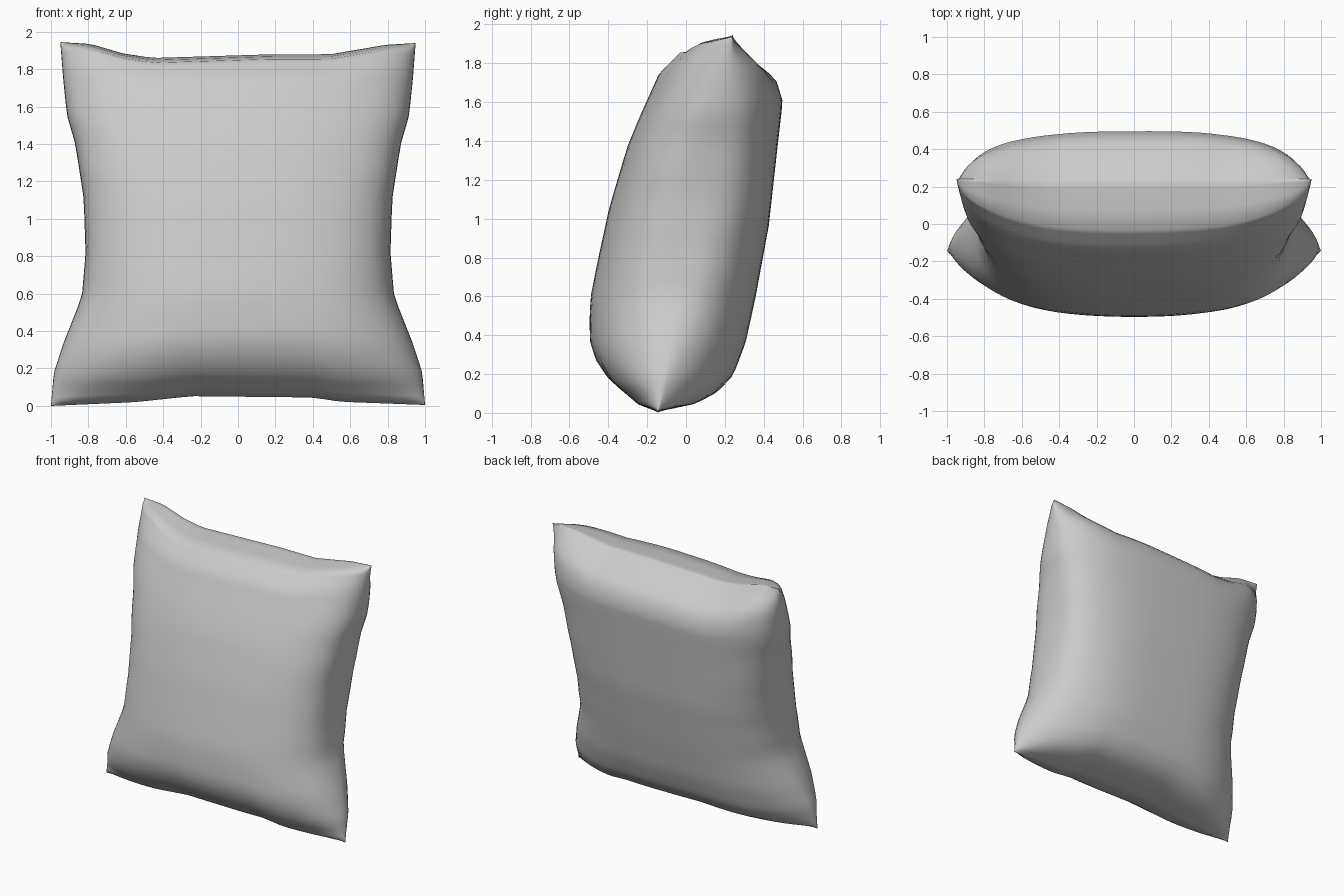
import bpy, bmesh, math

if "Cube" in bpy.data.objects:
    bpy.data.objects.remove(bpy.data.objects["Cube"])


def curve(points, x):
    """Linear interpolation through a short list of (position, value) points."""
    for (x0, y0), (x1, y1) in zip(points, points[1:]):
        if x <= x1:
            return y0 + (y1 - y0) * max(0.0, (x - x0) / (x1 - x0))
    return points[-1][1]


# seam outline: half width up the height, top and bottom edge across the width
HALF_WIDTH = [(0, 1), (.09, .985), (.17, .935), (.3, .835), (.42, .815), (.57, .825),
              (.72, .87), (.8, .915), (.9, .935), (1, .95)]
TOP = [(-1, 1.945), (-.83, 1.935), (-.65, 1.885), (-.48, 1.86), (.2, 1.88),
       (.52, 1.88), (.83, 1.93), (1, 1.94)]
BOTTOM = [(-1, 0), (-.55, .02), (-.25, .052), (.4, .045), (.55, .022), (1, .005)]

# stuffing depth in front of and behind the seam, up the height
FRONT = [(0, 0), (.01, .12), (.07, .29), (.12, .37), (.17, .42), (.23, .445), (.3, .465),
         (.4, .465), (.55, .46), (.72, .43), (.8, .4), (.93, .34), (.99, .25), (1, 0)]
BACK = [(0, 0), (.01, .19), (.035, .29), (.08, .35), (.17, .38), (.3, .385), (.5, .38),
        (.72, .345), (.85, .325), (.91, .27), (.94, .2), (.97, .1), (1, 0)]

# side wall softness up the height: low is boxy, high is pinched
FRONT_WALL = [(0, .55), (.2, .44), (.4, .34), (.65, .32), (.85, .42), (1, .55)]
BACK_WALL = [(0, .8), (.15, .62), (.35, .42), (.6, .34), (.8, .42), (1, .55)]

N = 40
bm = bmesh.new()


def sheet(depth, wall, power, sign):
    """One cloth panel, with rows packed towards the seam."""
    rows = []
    for j in range(N + 1):
        t = 0.5 - 0.5 * math.cos(math.pi * j / N)
        row = []
        for i in range(N + 1):
            s = -math.cos(math.pi * i / N)
            puff = max(0.0, 1 - abs(s) ** power) ** curve(wall, t)
            lo, hi = curve(BOTTOM, s), curve(TOP, s)
            z = lo + (hi - lo) * t
            y = -0.145 + 0.385 * z / 1.94 + sign * curve(depth, t) * puff
            row.append(bm.verts.new((s * curve(HALF_WIDTH, t), y, z)))
        rows.append(row)
    for a, b in zip(rows, rows[1:]):
        for i in range(N):
            bm.faces.new((a[i], a[i + 1], b[i + 1], b[i]))


# front and back panels sewn together along the seam
sheet(FRONT, FRONT_WALL, 2.5, -1)
sheet(BACK, BACK_WALL, 3, 1)
bmesh.ops.remove_doubles(bm, verts=bm.verts, dist=0.0005)
bmesh.ops.recalc_face_normals(bm, faces=bm.faces)

mesh = bpy.data.meshes.new("pillow")
bm.to_mesh(mesh)
bm.free()
pillow = bpy.data.objects.new("pillow", mesh)
bpy.context.collection.objects.link(pillow)
for p in mesh.polygons:
    p.use_smooth = True
